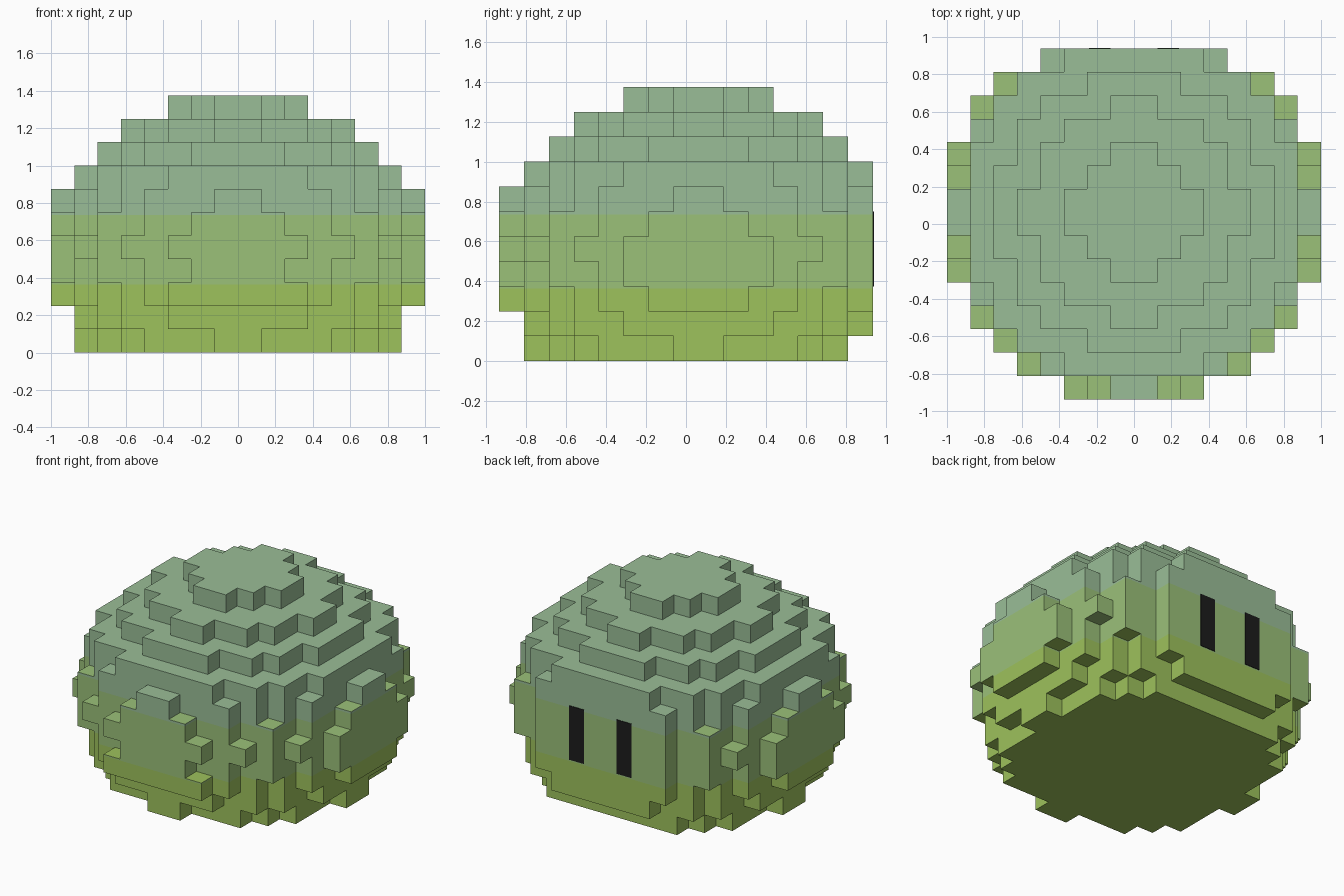
import bpy, bmesh

if "Cube" in bpy.data.objects:
    bpy.data.objects.remove(bpy.data.objects["Cube"], do_unlink=True)

U = 0.125          # block size
CY = 0.0625        # centre of the round body in y


def material(name, rgb):
    m = bpy.data.materials.new(name)
    m.use_nodes = True
    m.diffuse_color = (*rgb, 1)
    bsdf = m.node_tree.nodes["Principled BSDF"]
    bsdf.inputs["Base Color"].default_value = (*rgb, 1)
    bsdf.inputs["Roughness"].default_value = 0.9
    return m


sage = material("sage green", (0.323, 0.515, 0.310))
leaf = material("leaf green", (0.328, 0.533, 0.191))
lime = material("lime green", (0.337, 0.539, 0.107))
black = material("eye black", (0.0116, 0.0116, 0.0116))

# Squared radius, in blocks, of each layer from the ground up
LAYERS = [43.5, 52, 57.5, 61.5, 64, 61.5, 57.5, 52, 34, 21.5, 7.5]
# Half widths of the outermost bumps, by layer
SIDE_BUMP = {2: 2, 3: 3, 4: 3, 5: 2, 6: 1}
FRONT_BUMP = {2: 3, 3: 2, 4: 3, 5: 2, 6: 1}


def filled(i, j, k):
    """True when block i, j, k (counted from the centre line) is solid."""
    if not 0 <= k < len(LAYERS):
        return False
    x, y = abs(i + 0.5), j + 0.5
    if y > 7:
        return False
    if y > 6 and (x > 4 or k == 0):      # flat face side
        return False
    if x > 7:
        return x < 8 and abs(y) < SIDE_BUMP.get(k, 0)
    if y < -7:
        return y > -8 and x < FRONT_BUMP.get(k, 0)
    return x * x + y * y < LAYERS[k]


# Stepped body: only the outer block faces
bm = bmesh.new()
verts = {}


def vert(p):
    if p not in verts:
        verts[p] = bm.verts.new((p[0] * U, p[1] * U + CY, p[2] * U))
    return verts[p]


for k in range(len(LAYERS)):
    for i in range(-8, 8):
        for j in range(-8, 8):
            if not filled(i, j, k):
                continue
            base = (i, j, k)
            for axis in range(3):
                for side in (0, 1):
                    n = list(base)
                    n[axis] += 2 * side - 1
                    if filled(*n):
                        continue
                    b, c = (axis + 1) % 3, (axis + 2) % 3
                    loop = []
                    for db, dc in ((0, 0), (1, 0), (1, 1), (0, 1)):
                        p = list(base)
                        p[axis] += side
                        p[b] += db
                        p[c] += dc
                        loop.append(vert(tuple(p)))
                    bm.faces.new(loop if side else loop[::-1])

# Cut along the colour band borders
for z in (0.365, 0.735):
    bmesh.ops.bisect_plane(bm, geom=bm.verts[:] + bm.edges[:] + bm.faces[:],
                           plane_co=(0, 0, z), plane_no=(0, 0, 1))
bm.normal_update()
for f in bm.faces:
    z = f.calc_center_median().z - 0.03 * f.normal.z * (abs(f.normal.z) > 0.5)
    if f.normal.z < -0.5:
        z -= 0.06
    f.material_index = 0 if z > 0.735 else 1 if z > 0.365 else 2

mesh = bpy.data.meshes.new("body")
bm.to_mesh(mesh)
bm.free()
body = bpy.data.objects.new("body", mesh)
bpy.context.collection.objects.link(body)
for m in (sage, leaf, lime):
    mesh.materials.append(m)

# Eyes: thin plates on the flat face
for name, s in (("left_eye", 1), ("right_eye", -1)):
    bpy.ops.mesh.primitive_cube_add(size=1, location=(s * 0.1825, 0.9385, 0.5625))
    eye = bpy.context.object
    eye.name = name
    eye.scale = (0.115, 0.006, 0.375)
    eye.data.materials.append(black)
